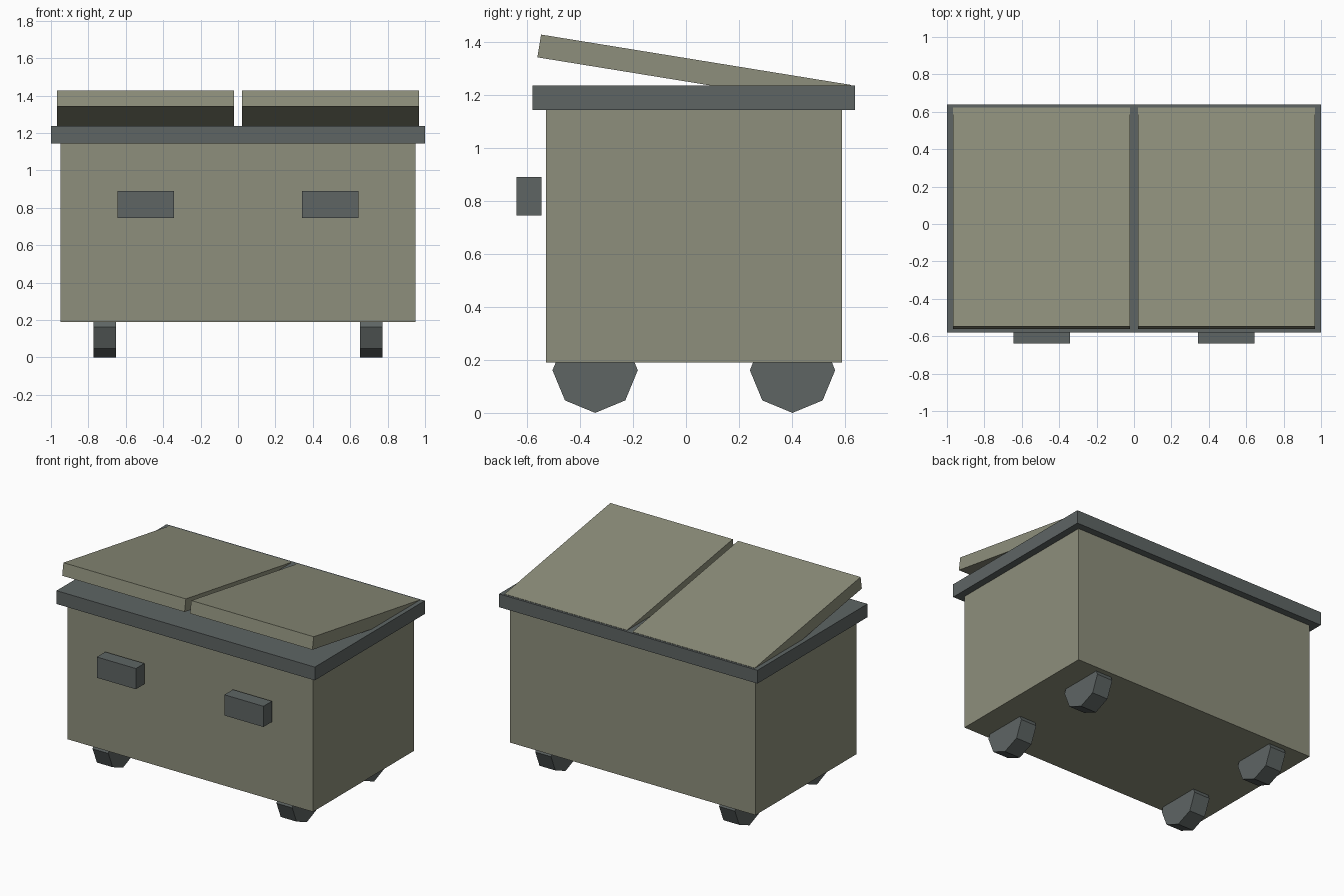
import bpy
import math
from mathutils import Vector

if "Cube" in bpy.data.objects:
    bpy.data.objects.remove(bpy.data.objects["Cube"])


def material(name, rgb):
    m = bpy.data.materials.new(name)
    m.diffuse_color = (*rgb, 1.0)
    m.use_nodes = True
    m.node_tree.nodes["Principled BSDF"].inputs["Base Color"].default_value = m.diffuse_color
    return m


OLIVE = material("olive grey", (0.27, 0.275, 0.20))
STEEL = material("dark steel", (0.112, 0.13, 0.127))


def prism(name, profile, x0, x1, mat):
    """Extrude a (y, z) outline, given counter-clockwise seen from +x, from x0 to x1."""
    n = len(profile)
    verts = [(x, y, z) for x in (x0, x1) for y, z in profile]
    faces = [tuple(reversed(range(n))), tuple(range(n, 2 * n))]
    faces += [(i, (i + 1) % n, (i + 1) % n + n, i + n) for i in range(n)]
    mesh = bpy.data.meshes.new(name)
    mesh.from_pydata(verts, [], faces)
    mesh.materials.append(mat)
    obj = bpy.data.objects.new(name, mesh)
    bpy.context.collection.objects.link(obj)
    return obj


def rect(y0, y1, z0, z1):
    return [(y0, z0), (y1, z0), (y1, z1), (y0, z1)]


# Bin body and the rim slab on top
prism("body", rect(-0.528, 0.589, 0.19, 1.16), -0.95, 0.95, OLIVE)
prism("rim", rect(-0.579, 0.638, 1.143, 1.236), -1.0, 1.0, STEEL)

# Tilted lid outline, hinged at the back
back_top = Vector((0.623, 1.238))
front_top = Vector((-0.547, 1.428))
along = (back_top - front_top).normalized()
down = Vector((along.y, -along.x)) * 0.087
lid = [front_top + down, back_top + down, back_top, front_top]

# Octagonal wheel outline, a corner pointing down
R = 0.161


def wheel(y):
    return [(y + R * math.sin(math.tau * i / 8), R - R * math.cos(math.tau * i / 8))
            for i in range(8)]


# Paired parts on both sides
for side, s in (("left", -1), ("right", 1)):
    def pair(name, profile, a, b, mat):
        prism(f"{side}_{name}", profile, min(a * s, b * s), max(a * s, b * s), mat)

    pair("lid", [tuple(p) for p in lid], 0.021, 0.969, OLIVE)
    pair("handle", rect(-0.64, -0.546, 0.745, 0.89), 0.343, 0.645, STEEL)
    pair("front_wheel", wheel(-0.343), 0.651, 0.773, STEEL)
    pair("back_wheel", wheel(0.402), 0.651, 0.773, STEEL)
